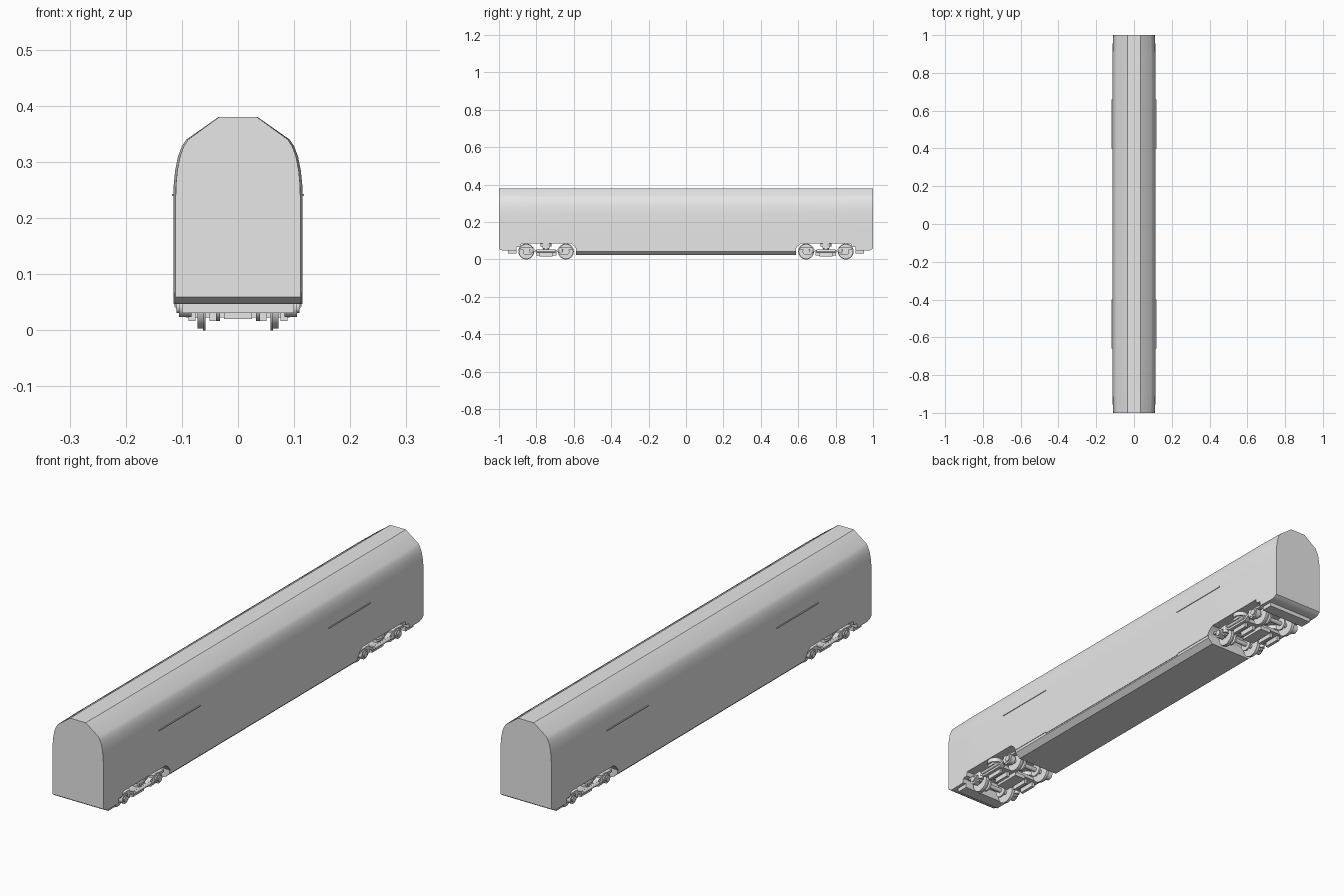
import bpy, bmesh
from mathutils import Matrix, Vector

cube = bpy.data.objects.get("Cube")
if cube:
    bpy.data.objects.remove(cube, do_unlink=True)

grey = bpy.data.materials.new("plain grey")
grey.use_nodes = True
grey.diffuse_color = (0.8, 0.8, 0.8, 1)
grey.node_tree.nodes["Principled BSDF"].inputs["Base Color"].default_value = (0.8, 0.8, 0.8, 1)


def finish(name, bm):
    bmesh.ops.recalc_face_normals(bm, faces=bm.faces)
    mesh = bpy.data.meshes.new(name)
    bm.to_mesh(mesh)
    bm.free()
    mesh.materials.append(grey)
    obj = bpy.data.objects.new(name, mesh)
    bpy.context.collection.objects.link(obj)
    bpy.ops.object.select_all(action='DESELECT')
    obj.select_set(True)
    bpy.context.view_layer.objects.active = obj
    bpy.ops.object.shade_smooth_by_angle(angle=0.5)
    return obj


def loft(bm, rings):
    rows = [[bm.verts.new(p) for p in ring] for ring in rings]
    n = len(rows[0])
    for a, b in zip(rows, rows[1:]):
        for i in range(n):
            bm.faces.new((a[i], a[(i + 1) % n], b[(i + 1) % n], b[i]))
    bm.faces.new(rows[0])
    bm.faces.new(rows[-1][::-1])


def box(bm, x, y, z):
    size = Matrix.Diagonal((x[1] - x[0], y[1] - y[0], z[1] - z[0], 1))
    mid = Vector((sum(x), sum(y), sum(z))) / 2
    bmesh.ops.create_cube(bm, size=1, matrix=Matrix.Translation(mid) @ size)


def cylinder(bm, centre, radius, length, axis='X', sides=28):
    turn = {'X': Matrix.Rotation(1.5708, 4, 'Y'), 'Y': Matrix.Rotation(1.5708, 4, 'X'),
            'Z': Matrix.Identity(4)}[axis]
    bmesh.ops.create_cone(bm, cap_ends=True, segments=sides, radius1=radius, radius2=radius,
                          depth=length, matrix=Matrix.Translation(centre) @ turn)


# Body shell: one cross-section swept along y, lower edge rising over the bogies
half = [(0.035, 0.38), (0.092, 0.34), (0.1, 0.328), (0.107, 0.31), (0.112, 0.285),
        (0.1145, 0.26), (0.115, 0.24)]
stations = [(0.4, 0.047), (0.401, 0.053), (0.585, 0.053), (0.595, 0.07), (0.615, 0.085),
            (0.88, 0.085), (0.884, 0.068), (0.905, 0.066), (0.906, 0.047),
            (0.975, 0.047), (0.987, 0.05), (1.0, 0.059)]
stations = [(-y, z) for y, z in reversed(stations)] + stations


def section(y, bottom):
    taper = 1 - 0.035 * max(0, (abs(y) - 0.88) / 0.12)
    right = [(x * taper, z) for x, z in half + [(0.115, bottom)]]
    return [(x, y, z) for x, z in right] + [(-x, y, z) for x, z in reversed(right)]


bm = bmesh.new()
loft(bm, [section(y, z) for y, z in stations])
finish("body_shell", bm)

# Belly pan between the bogies, with sloping sides
pan = [(0.113, 0.056), (0.113, 0.042), (0.092, 0.023)]
pan += [(-x, z) for x, z in reversed(pan)]
bm = bmesh.new()
loft(bm, [[(x, y, z) for x, z in pan] for y in (-0.588, 0.588)])
finish("belly_pan", bm)

# Thin ridges on the side walls
bm = bmesh.new()
for side in (-1, 1):
    for end in (-1, 1):
        box(bm, sorted((0.113 * side, 0.118 * side)), sorted((0.4 * end, 0.66 * end)),
            (0.239, 0.243))
finish("side_ridges", bm)

for end, label in ((-1, "front"), (1, "rear")):
    cy = 0.748 * end
    axles = (cy - 0.106, cy + 0.106)

    # Shallow tray under the end of the body
    bm = bmesh.new()
    box(bm, (-0.1, 0.1), sorted((0.905 * end, 0.953 * end)), (0.031, 0.05))
    finish(label + "_end_tray", bm)

    # Wheels with flanges, axles and brake discs
    bm = bmesh.new()
    for y in axles:
        cylinder(bm, (0, y, 0.0425), 0.009, 0.2, sides=16)
        for side in (-1, 1):
            cylinder(bm, (side * 0.066, y, 0.0425), 0.0395, 0.012)
            cylinder(bm, (side * 0.06, y, 0.0425), 0.0425, 0.004)
            cylinder(bm, (side * 0.036, y, 0.0425), 0.026, 0.007)
    finish(label + "_wheelsets", bm)

    # Axle boxes and their springs
    bm = bmesh.new()
    for y in axles:
        for side in (-1, 1):
            cylinder(bm, (side * 0.094, y, 0.0425), 0.019, 0.022, sides=20)
            cylinder(bm, (side * 0.106, y, 0.0425), 0.012, 0.008, sides=20)
            inner = y + (0.028 if y < cy else -0.028)
            cylinder(bm, (side * 0.092, inner, 0.05), 0.011, 0.03, 'Z', 16)
            box(bm, (side * 0.092 - 0.007, side * 0.092 + 0.007),
                sorted((y, inner)), (0.027, 0.039))
    finish(label + "_axle_boxes", bm)

    # Side frames, dipped in the middle
    top = [(0.142, 0.062), (0.085, 0.066), (0.055, 0.05)]
    low = [(0.05, 0.034), (0.08, 0.054), (0.142, 0.054)]
    outline = top + [(-y, z) for y, z in reversed(top)]
    outline += [(-y, z) for y, z in reversed(low)] + low
    bm = bmesh.new()
    for side in (-1, 1):
        loft(bm, [[(side * x, cy + y, z) for y, z in outline] for x in (0.083, 0.101)])
    # Cross beams joining the side frames
    box(bm, (-0.09, 0.09), (cy - 0.048, cy + 0.048), (0.036, 0.05))
    box(bm, (-0.025, 0.025), (cy - 0.055, cy + 0.055), (0.02, 0.036))
    finish(label + "_bogie_frame", bm)

    # Air springs, dampers and brake blocks
    bm = bmesh.new()
    box(bm, (-0.105, 0.105), (cy - 0.018, cy + 0.018), (0.058, 0.07))
    for side in (-1, 1):
        cylinder(bm, (side * 0.082, cy, 0.077), 0.03, 0.017, 'Z')
        cylinder(bm, (side * 0.082, cy, 0.052), 0.016, 0.02, 'Z', 16)
        cylinder(bm, (side * 0.106, cy, 0.046), 0.006, 0.1, 'Y', 12)
        for x in (0.045, 0.082):
            box(bm, (side * x - 0.006, side * x + 0.006), (cy - 0.035, cy + 0.035),
                (0.017, 0.037))
    finish(label + "_suspension", bm)
